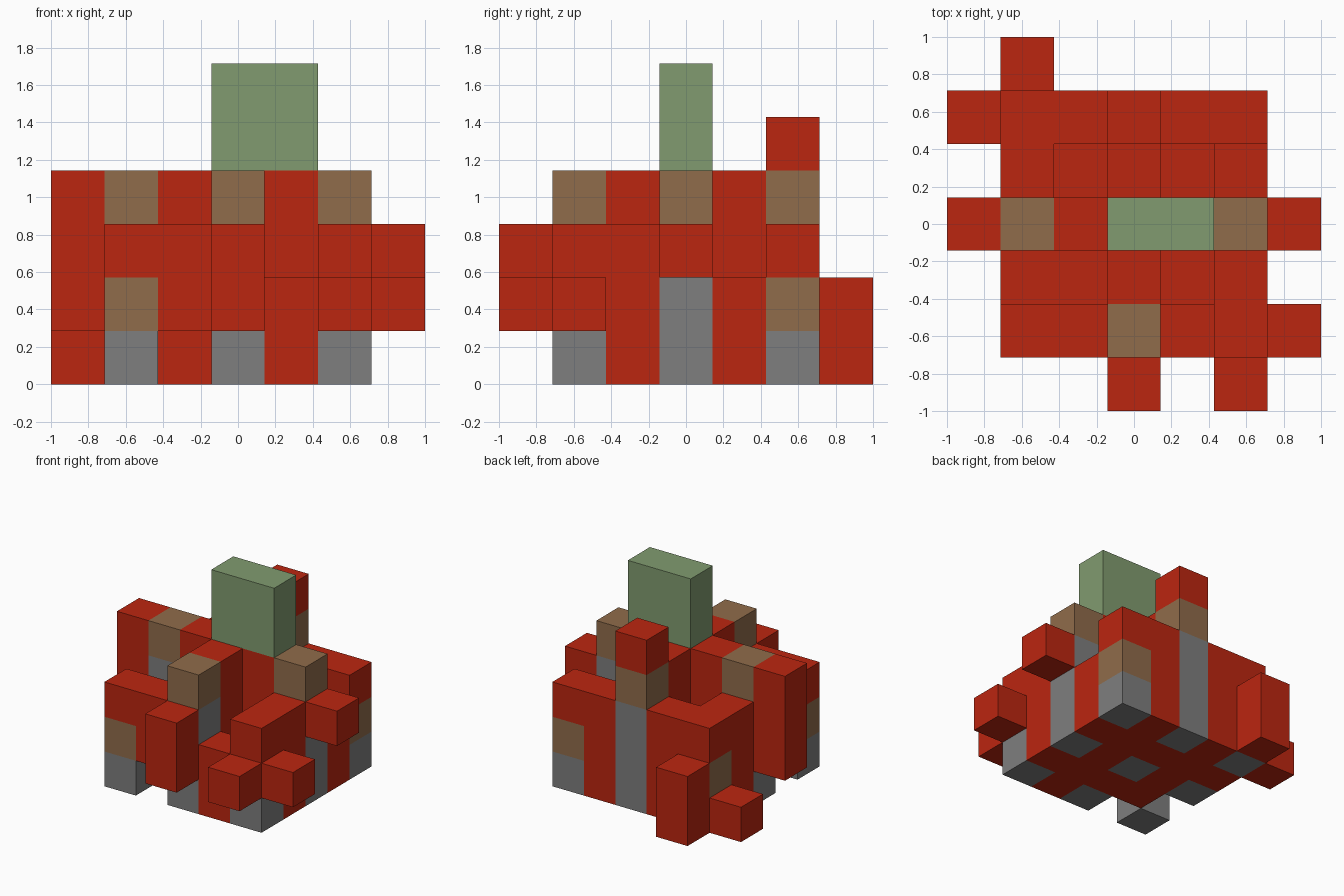
import bpy
import bmesh
from mathutils import Vector

UNIT = 2 / 7  # edge length of one block

cube = bpy.data.objects.get("Cube")
if cube:
    bpy.data.objects.remove(cube, do_unlink=True)


def material(name, color):
    mat = bpy.data.materials.new(name)
    mat.use_nodes = True
    mat.diffuse_color = (*color, 1)
    bsdf = next(n for n in mat.node_tree.nodes if n.type == "BSDF_PRINCIPLED")
    bsdf.inputs["Base Color"].default_value = (*color, 1)
    return mat


RED = material("red", (0.5, 0.019, 0.005))
BROWN = material("brown", (0.28, 0.15, 0.07))
GREY = material("grey", (0.21, 0.21, 0.21))
GREEN = material("sage_green", (0.22, 0.33, 0.16))


def box(name, mat, x, y, bottom, top, wide=1, deep=1):
    """Box in block units; x and y are the centre of its first block."""
    bm = bmesh.new()
    bmesh.ops.create_cube(bm, size=1)
    size = Vector((wide, deep, top - bottom))
    centre = Vector((x + (wide - 1) / 2, y + (deep - 1) / 2, (bottom + top) / 2))
    for v in bm.verts:
        v.co = (v.co * size + centre) * UNIT
    mesh = bpy.data.meshes.new(name)
    bm.to_mesh(mesh)
    bm.free()
    mesh.materials.append(mat)
    obj = bpy.data.objects.new(name, mesh)
    bpy.context.collection.objects.link(obj)


# Corner pillars: grey foot, brown middle, red cap
for x in (-2, 2):
    for y in (-2, 2):
        if (x, y) != (2, -2):
            box("corner_middle", BROWN, x, y, 1, 2)
        else:
            box("corner_middle", RED, x, y, 1, 2)
        box("corner_foot", GREY, x, y, 0, 1)
        box("corner_cap", RED, x, y, 2, 3)

# Side pillars and the centre: tall grey shaft with a brown cap
for x, y in ((0, 0), (0, -2), (0, 2), (-2, 0), (2, 0)):
    box("pillar_shaft", GREY, x, y, 0, 3)
    box("pillar_cap", BROWN, x, y, 3, 4)

# Cross walls joining the pillars to the centre
for x, y in ((-1, 0), (1, 0), (0, -1), (0, 1)):
    box("cross_wall", RED, x, y, 0, 4)

# Inner floor between the cross walls
for x in (-1, 1):
    for y in (-1, 1):
        box("floor_block", RED, x, y, 0, 2 if x + y == -2 else 1)

# Outer walls between the pillars
box("front_right_wall", RED, -1, -2, 1, 3)
box("front_left_wall", RED, 1, -2, 0, 2)
box("right_front_wall", RED, -2, -1, 1, 2)
box("right_back_wall", RED, -2, 1, 0, 3)
box("left_front_wall", RED, 2, -1, 0, 3)
box("left_back_wall", RED, 2, 1, 0, 2)
box("back_right_wall", RED, -1, 2, 0, 3)
box("back_left_wall", RED, 1, 2, 0, 3)

# Blocks sticking out of the sides
box("front_tall_block", RED, 0, -3, 1, 3)
box("front_small_block", RED, 2, -3, 1, 2)
box("left_low_block", RED, 3, -2, 1, 2)
box("left_high_block", RED, 3, 0, 2, 3)
box("right_tall_block", RED, -3, 0, 1, 4)
box("right_ground_block", RED, -3, 2, 0, 1)
box("back_tall_block", RED, -2, 3, 0, 2)

# Top pieces
box("back_top_block", RED, 0, 2, 4, 5)
box("green_tower", GREEN, 0, 0, 4, 6, wide=2)
